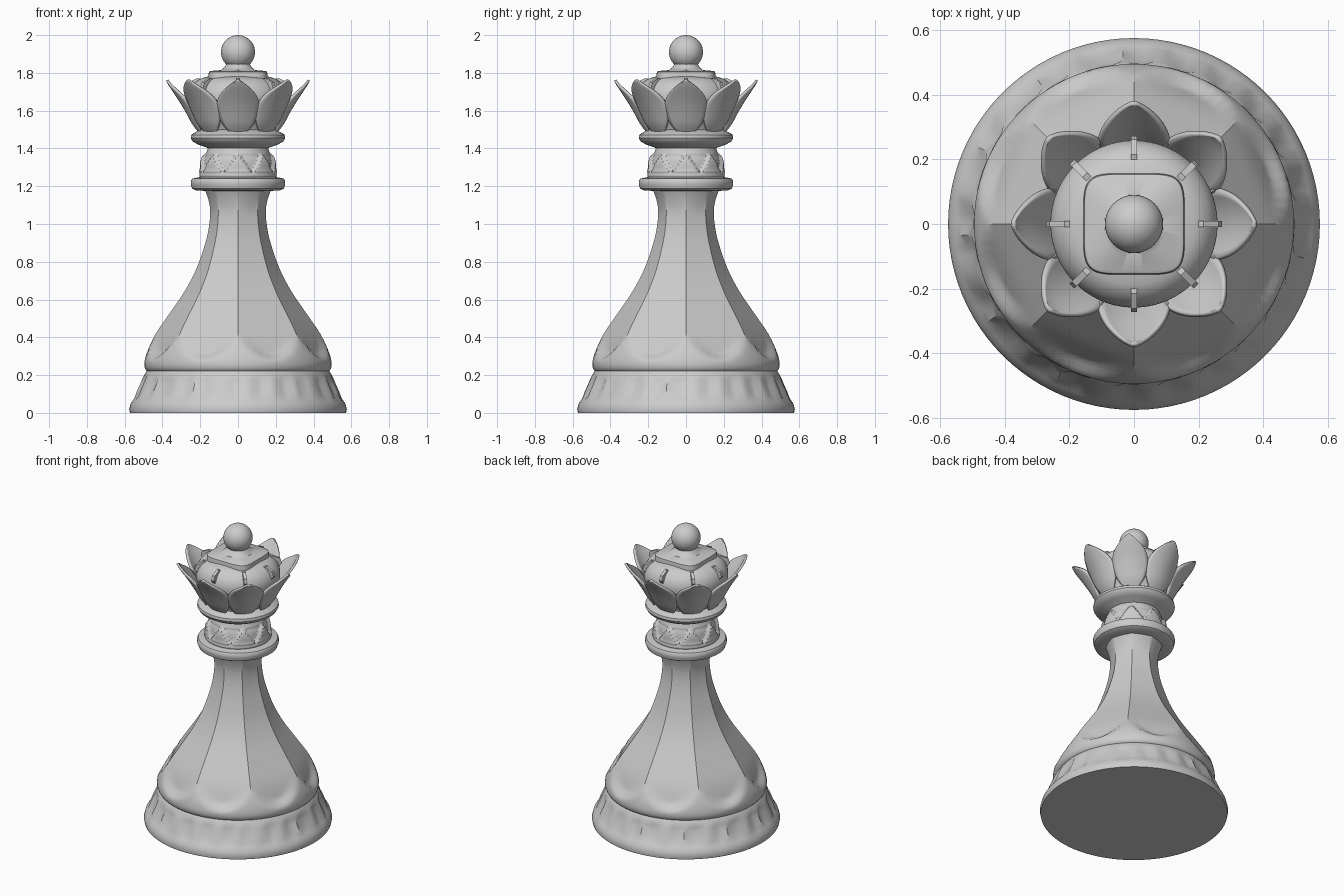
import bpy, bmesh
from math import sin, cos, pi, radians, hypot

if "Cube" in bpy.data.objects:
    bpy.data.objects.remove(bpy.data.objects["Cube"])

SEG = 96


def finish(name, bm, angle=35):
    bmesh.ops.recalc_face_normals(bm, faces=bm.faces)
    me = bpy.data.meshes.new(name)
    bm.to_mesh(me)
    bm.free()
    ob = bpy.data.objects.new(name, me)
    bpy.context.collection.objects.link(ob)
    bpy.ops.object.select_all(action='DESELECT')
    ob.select_set(True)
    bpy.context.view_layer.objects.active = ob
    bpy.ops.object.shade_smooth_by_angle(angle=radians(angle))
    return ob


def smooth_profile(pts, n=5):
    """Catmull-Rom resampling of (radius, z) points."""
    p = [pts[0]] + pts + [pts[-1]]
    out = []
    for i in range(1, len(p) - 2):
        a, b, c, d = p[i - 1:i + 3]
        for k in range(n):
            t = k / n
            out.append(tuple(0.5 * (2 * b[j] + (c[j] - a[j]) * t
                       + (2 * a[j] - 5 * b[j] + 4 * c[j] - d[j]) * t * t
                       + (3 * b[j] - a[j] - 3 * c[j] + d[j]) * t ** 3) for j in (0, 1)))
    return out + [pts[-1]]


def lathe(name, profile, shape=lambda r, z, t: r, angle=35):
    """Revolve a profile; shape() can vary the radius round the axis."""
    bm = bmesh.new()
    rings = []
    for r, z in profile:
        ring = []
        for i in range(SEG):
            t = 2 * pi * i / SEG
            q = shape(r, z, t)
            ring.append(bm.verts.new((q * cos(t), q * sin(t), z)))
        rings.append(ring)
    for a, b in zip(rings, rings[1:]):
        for i in range(SEG):
            j = (i + 1) % SEG
            bm.faces.new((a[i], a[j], b[j], b[i]))
    bm.faces.new(rings[0][::-1])
    bm.faces.new(rings[-1])
    return finish(name, bm, angle)


def step(x, a, b):
    x = min(1, max(0, (x - a) / (b - a)))
    return x * x * (3 - 2 * x)


# Foot with shallow vertical ribs
def ribbed(r, z, t):
    band = step(z, 0.06, 0.1) * (1 - step(z, 0.17, 0.2))
    return r + 0.007 * band * (1 if sin(24 * t) > 0 else -1)


lathe("foot", [(0.572, 0), (0.576, 0.02), (0.568, 0.05), (0.553, 0.07), (0.54, 0.09), (0.527, 0.12),
               (0.513, 0.15), (0.503, 0.18), (0.497, 0.2), (0.487, 0.215), (0.475, 0.235)], ribbed)


# Flared body: round and scalloped at the bottom, octagonal above
def octagonal(r, z, t):
    a = t % (pi / 4) - pi / 8
    arch = 0.27 + 0.13 * (abs(a) / (pi / 8)) ** 2
    f = step(z, arch, arch + 0.05) * (1 - 0.5 * step(z, 1.0, 1.15))
    return r * (1 - f * (1 - cos(pi / 8) / cos(a)))


lathe("body", smooth_profile([
    (0.475, 0.215), (0.492, 0.235), (0.495, 0.27), (0.478, 0.33), (0.435, 0.42), (0.36, 0.53),
    (0.285, 0.64), (0.226, 0.75), (0.185, 0.86), (0.158, 0.96), (0.147, 1.06),
    (0.157, 1.13), (0.18, 1.19)]), octagonal, 25)

# Collar ring
lathe("collar", [(0.17, 1.175), (0.225, 1.178), (0.243, 1.188), (0.25, 1.21), (0.25, 1.228),
                 (0.243, 1.24), (0.21, 1.247), (0.19, 1.25)])


# Neck with zigzag ornament
def zigzag(r, z, t):
    w = abs((t * 8 / pi) % 2 - 1)
    on = step(z, 1.265, 1.28) * (1 - step(z, 1.36, 1.375))
    return r + on * 0.018 * (step(w - (z - 1.27) / 0.11, -0.08, 0.08) - 0.4)


lathe("neck", smooth_profile([(0.2, 1.24), (0.205, 1.26), (0.193, 1.285), (0.19, 1.32), (0.183, 1.35),
                              (0.165, 1.385), (0.155, 1.42)]), zigzag)

# Plate under the crown
lathe("crown_plate", [(0.15, 1.395), (0.165, 1.405), (0.21, 1.42), (0.24, 1.437), (0.25, 1.455),
                      (0.247, 1.472), (0.232, 1.482), (0.195, 1.5)])

# Crown dome
lathe("crown_dome", smooth_profile([(0.19, 1.48), (0.205, 1.52), (0.238, 1.58), (0.256, 1.64),
                                    (0.257, 1.69), (0.238, 1.735), (0.2, 1.768), (0.14, 1.785)]))


# Rounded-square cap on the dome
def squarish(r, z, t):
    f = 1 - step(z, 1.81, 1.83)
    sq = r / (abs(cos(t)) ** 5 + abs(sin(t)) ** 5) ** 0.2
    return r + f * (sq - r)


lathe("square_cap", [(0.157, 1.765), (0.157, 1.785), (0.154, 1.805), (0.146, 1.81), (0.09, 1.815),
                     (0.072, 1.832), (0.06, 1.85)], squarish)

# Ball finial
bm = bmesh.new()
bmesh.ops.create_uvsphere(bm, u_segments=40, v_segments=24, radius=0.09)
bmesh.ops.translate(bm, verts=bm.verts, vec=(0, 0, 1.91))
finish("ball_finial", bm)


# Eight outward-curving petals and the small ridges behind them
def petal(angle):
    # (distance out, height, half width)
    spine = smooth_profile_3([(0.2, 1.485, 0.04), (0.235, 1.53, 0.078), (0.268, 1.59, 0.104),
                              (0.3, 1.645, 0.108), (0.333, 1.695, 0.088), (0.36, 1.735, 0.045),
                              (0.375, 1.762, 0.006)])
    bm = bmesh.new()
    n = 10
    rows = []
    for d, z, h in spine:
        row = []
        for k in range(n + 1):
            w = h * (2 * k / n - 1)
            q = d - 3.2 * w * w
            row.append(bm.verts.new((q * cos(angle) - w * sin(angle), q * sin(angle) + w * cos(angle), z)))
        rows.append(row)
    for a, b in zip(rows, rows[1:]):
        for k in range(n):
            bm.faces.new((a[k], a[k + 1], b[k + 1], b[k]))
    ob = finish("crown_petal", bm, 50)
    mod = ob.modifiers.new("thickness", 'SOLIDIFY')
    mod.thickness = 0.014
    mod.offset = 0


def smooth_profile_3(pts):
    ra = smooth_profile([(d, z) for d, z, h in pts], 3)
    rb = smooth_profile([(h, z) for d, z, h in pts], 3)
    return [(a[0], a[1], max(b[0], 0.004)) for a, b in zip(ra, rb)]


def ridge(angle):
    bm = bmesh.new()
    outline = [(0.185, 1.765), (0.215, 1.772), (0.262, 1.75), (0.272, 1.72), (0.25, 1.69), (0.2, 1.7)]
    sides = []
    for w in (-0.01, 0.01):
        sides.append([bm.verts.new((d * cos(angle) - w * sin(angle), d * sin(angle) + w * cos(angle), z))
                      for d, z in outline])
    a, b = sides
    bm.faces.new(a)
    bm.faces.new(b[::-1])
    for i in range(len(a)):
        j = (i + 1) % len(a)
        bm.faces.new((a[i], b[i], b[j], a[j]))
    finish("dome_ridge", bm)


for i in range(8):
    petal(i * pi / 4)
    ridge(i * pi / 4)
